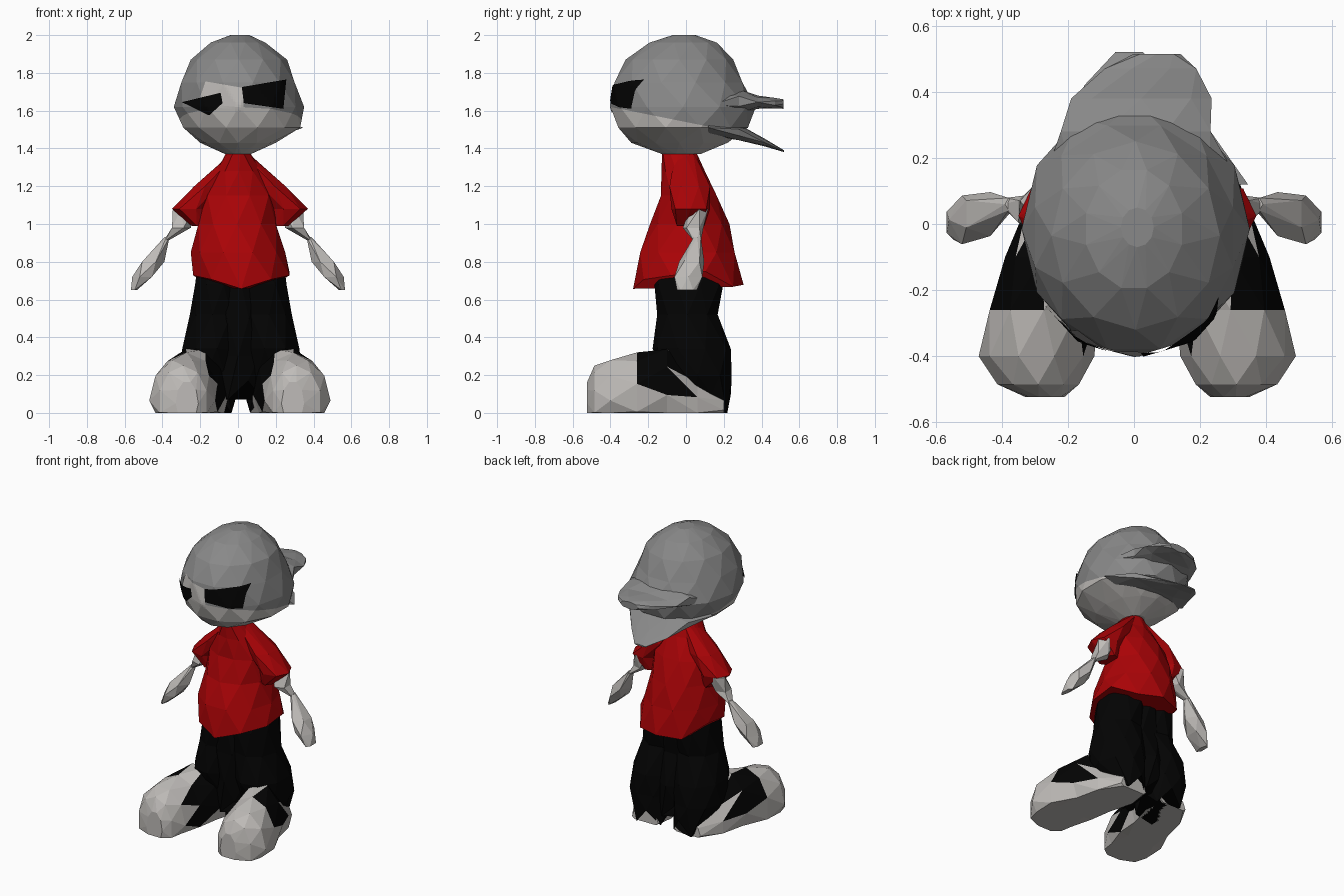
import bpy, bmesh, math
from mathutils import Vector
from mathutils.bvhtree import BVHTree

cube = bpy.data.objects.get("Cube")
if cube:
    bpy.data.objects.remove(cube, do_unlink=True)


def material(name, rgb):
    m = bpy.data.materials.new(name)
    m.use_nodes = True
    m.diffuse_color = (*rgb, 1)
    bsdf = next(n for n in m.node_tree.nodes if n.type == 'BSDF_PRINCIPLED')
    bsdf.inputs["Base Color"].default_value = (*rgb, 1)
    bsdf.inputs["Roughness"].default_value = 0.9
    return m


RED = material("shirt red", (0.4, 0.001, 0.002))
BLACK = material("black", (0.001, 0.001, 0.001))
PALE = material("pale grey", (0.52, 0.50, 0.48))
CAP = material("cap grey", (0.25, 0.25, 0.25))


def finish(name, bm, mats):
    bmesh.ops.recalc_face_normals(bm, faces=bm.faces)
    me = bpy.data.meshes.new(name)
    bm.to_mesh(me)
    bm.free()
    for m in mats:
        me.materials.append(m)
    ob = bpy.data.objects.new(name, me)
    bpy.context.collection.objects.link(ob)
    return ob


def loft(rings, n, axis='z', hem=None, floor=False, side=1, shift=0):
    """Faceted skin through rings of (position, x0, x1, b0, b1)."""
    bm = bmesh.new()
    loops = []
    for k, (pos, x0, x1, b0, b1) in enumerate(rings):
        loop = []
        for i in range(n):
            t = 2 * math.pi * (i + 0.5 * (k % 2)) / n
            x = ((x0 + x1) / 2 + (x1 - x0) / 2 * math.cos(t)) * side + shift
            b = (b0 + b1) / 2 + (b1 - b0) / 2 * math.sin(t)
            p = Vector((x, b, pos) if axis == 'z' else (x, pos, b))
            if hem and k == len(rings) - 1:
                p.z += hem(i, p)
            if floor:
                p.z = max(p.z, 0)
            loop.append(bm.verts.new(p))
        loops.append(loop)
    for k in range(len(loops) - 1):
        a, b = loops[k], loops[k + 1]
        if k % 2:
            a, b = b, a
        for i in range(n):
            j = (i + 1) % n
            bm.faces.new((a[i], a[j], b[i]))
            bm.faces.new((a[j], b[j], b[i]))
    bm.faces.new(loops[0])
    bm.faces.new(loops[-1])
    return bm


def ragged(i, p):
    return .05 * (-1) ** i


def dipped(i, p):
    return .05 - .35 * abs(p.y) + .015 * (-1) ** i


# Head: cap above a tilted line, face below
bm = loft([(2.0, -.04, .06, -.07, .05), (1.96, -.15, .15, -.2, .17),
           (1.87, -.25, .26, -.32, .25), (1.75, -.31, .31, -.39, .31),
           (1.62, -.34, .35, -.4, .37), (1.51, -.3, .34, -.37, .34),
           (1.43, -.2, .2, -.29, .22), (1.37, -.07, .07, -.13, .08)], 12)
point, normal = Vector((0, -.4, 1.62)), Vector((0, .2, 1)).normalized()
bmesh.ops.bisect_plane(bm, geom=bm.verts[:] + bm.edges[:] + bm.faces[:],
                       plane_co=point, plane_no=normal)
for f in bm.faces:
    f.material_index = int((f.calc_center_median() - point).dot(normal) < 0)
tree = BVHTree.FromBMesh(bm)
finish("head", bm, [CAP, PALE])


def face_plate(name, corners, mat, lift):
    """Thin patch wrapped on the front of the head, corners as (x, z)."""
    bm = bmesh.new()
    a, b, c, d = [Vector(p) for p in corners]
    nu, nv = 16, 10
    grid = []
    for i in range(nu + 1):
        u, col = i / nu, []
        for j in range(nv + 1):
            p = a.lerp(b, u).lerp(d.lerp(c, u), j / nv)
            hit = tree.ray_cast(Vector((p.x, -2, p.y)), Vector((0, 1, 0)))[0]
            out = Vector((hit.x, hit.y, 0)).normalized()
            col.append(bm.verts.new(hit + out * lift))
        grid.append(col)
    for i in range(nu):
        for j in range(nv):
            bm.faces.new((grid[i][j], grid[i + 1][j], grid[i + 1][j + 1], grid[i][j + 1]))
    ob = finish(name, bm, [mat])
    if sum(p.normal.y for p in ob.data.polygons) > 0:
        ob.data.flip_normals()


face_plate("forehead", [(-.22, 1.61), (.03, 1.59), (.03, 1.72), (-.17, 1.755)], PALE, .004)
face_plate("right_lens", [(-.15, 1.575), (-.08, 1.64), (-.09, 1.695), (-.29, 1.645)], BLACK, .008)
face_plate("left_lens", [(.03, 1.64), (.235, 1.61), (.25, 1.765), (.02, 1.725)], BLACK, .008)

# Rear cap peak and the flap below it
finish("cap_peak", loft([(.14, -.27, .31, 1.56, 1.7), (.28, -.24, .25, 1.58, 1.72),
                         (.38, -.19, .235, 1.61, 1.68), (.47, -.1, .2, 1.61, 1.67),
                         (.515, 0, .14, 1.61, 1.66)], 8, 'y'), [CAP])
finish("cap_flap", loft([(.12, -.29, .345, 1.47, 1.55), (.28, -.23, .25, 1.44, 1.53),
                         (.42, -.15, .12, 1.41, 1.45), (.52, -.06, .03, 1.38, 1.39)],
                        8, 'y'), [CAP])

# Shirt body, its hem dipping at front and back
finish("shirt", loft([(1.40, -.05, .05, -.13, .05), (1.28, -.12, .13, -.13, .1),
                      (1.15, -.2, .2, -.14, .17), (1.0, -.22, .21, -.19, .23),
                      (.85, -.25, .25, -.255, .27), (.72, -.25, .285, -.28, .305)],
                     10, hem=dipped), [RED])

for side, label in ((1, "left"), (-1, "right")):
    # Sleeve, forearm and pointed hand
    finish(label + "_sleeve", loft([(1.37, 0, .05, -.06, .05), (1.2, .08, .25, -.09, .13),
                                    (1.08, .15, .36, -.08, .13), (.99, .18, .26, -.05, .1)],
                                   7, side=side, shift=.01), [RED])
    finish(label + "_forearm", loft([(1.08, .22, .345, .02, .12), (.98, .25, .36, -.02, .095),
                                     (.91, .37, .395, .04, .08)], 5, side=side), [PALE])
    finish(label + "_hand", loft([(.93, .36, .39, .04, .08), (.8, .39, .52, -.04, .1),
                                  (.72, .445, .56, -.065, .09), (.65, .535, .57, -.05, .06)],
                                 5, side=side), [PALE])
    # Trouser leg with a ragged cuff
    finish(label + "_trouser_leg",
           loft([(.78, -.02, .23, -.15, .19), (.68, -.02, .25, -.17, .2),
                 (.52, -.02, .27, -.155, .17), (.34, -.01, .32, -.18, .24),
                 (.2, .0, .325, -.12, .245), (.05, .02, .27, -.08, .24)],
                9, hem=ragged, floor=True, side=side, shift=.015), [BLACK])
    # Shoe, with the cuff spilling over its outer and inner sides
    bm = loft([(.2, .06, .26, -.07, .1), (.06, .05, .34, -.12, .19),
               (-.1, .07, .4, -.16, .35), (-.26, .11, .455, -.16, .32),
               (-.4, .13, .48, -.16, .29), (-.485, .17, .43, -.13, .25),
               (-.523, .22, .34, -.07, .17)], 10, 'y', floor=True, side=side, shift=.01)
    for f in bm.faces:
        c = f.calc_center_median()
        x = (c.x - .01) * side
        outer = -.24 < c.y < -.02 and c.z > .1 and x > .3
        inner = -.34 < c.y and c.z > .06 and x < .17
        f.material_index = int(outer or inner)
    bmesh.ops.dissolve_degenerate(bm, dist=.0005, edges=bm.edges)
    finish(label + "_shoe", bm, [PALE, BLACK])

# Trouser seat joining the legs
finish("trouser_seat", loft([(.76, -.14, .14, -.15, .19), (.5, -.15, .15, -.16, .165),
                             (.3, -.16, .16, -.15, .22), (.12, -.14, .14, -.13, .2)],
                            8, hem=ragged), [BLACK])
